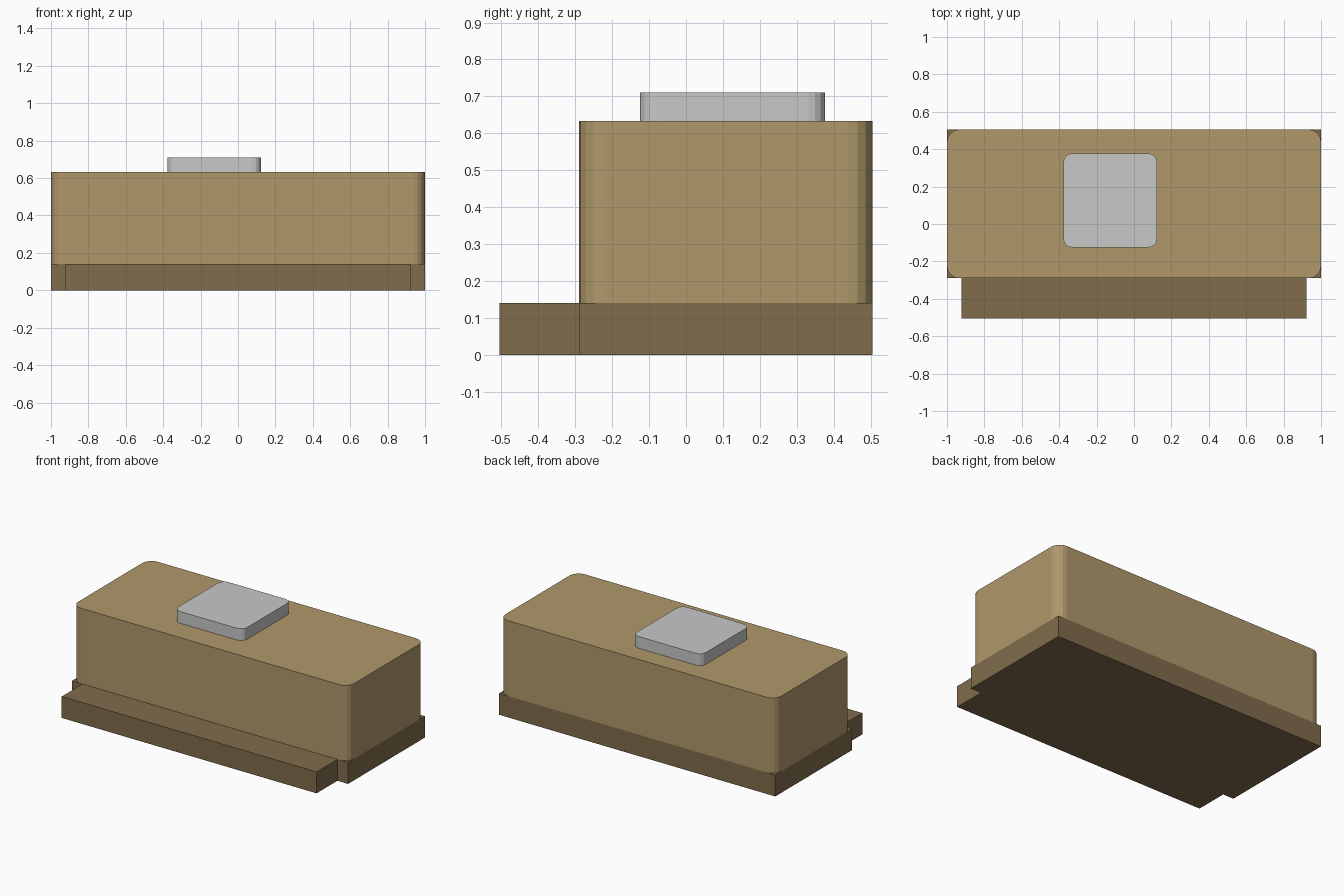
import bpy, bmesh, math

if "Cube" in bpy.data.objects:
    bpy.data.objects.remove(bpy.data.objects["Cube"])


def material(name, rgb):
    m = bpy.data.materials.new(name)
    m.diffuse_color = (*rgb, 1)
    m.use_nodes = True
    m.node_tree.nodes["Principled BSDF"].inputs["Base Color"].default_value = m.diffuse_color
    return m


def prism(name, outline, z0, z1, mat):
    """Extrude a counter-clockwise outline from z0 to z1."""
    bm = bmesh.new()
    face = bm.faces.new([bm.verts.new((x, y, z0)) for x, y in outline])
    top = bmesh.ops.extrude_face_region(bm, geom=[face])["geom"]
    verts = [v for v in top if isinstance(v, bmesh.types.BMVert)]
    bmesh.ops.translate(bm, verts=verts, vec=(0, 0, z1 - z0))
    bmesh.ops.recalc_face_normals(bm, faces=bm.faces)
    mesh = bpy.data.meshes.new(name)
    bm.to_mesh(mesh)
    bm.free()
    mesh.materials.append(mat)
    obj = bpy.data.objects.new(name, mesh)
    bpy.context.collection.objects.link(obj)
    return obj


def rounded_rect(x0, x1, y0, y1, r, segments=4):
    """Rectangle outline with faceted round corners."""
    centres = [(x1 - r, y1 - r), (x0 + r, y1 - r), (x0 + r, y0 + r), (x1 - r, y0 + r)]
    return [(cx + r * math.cos(a), cy + r * math.sin(a))
            for q, (cx, cy) in enumerate(centres)
            for a in [(q + i / segments) * math.pi / 2 for i in range(segments + 1)]]


tan = material("tan", (0.434, 0.314, 0.147))
brown = material("brown", (0.216, 0.150, 0.072))
grey = material("light grey", (0.578, 0.578, 0.578))

# Plinth with a narrower step along the front
BACK, FRONT, STEP = 0.505, -0.29, -0.505
prism("plinth", [(-1, BACK), (-1, FRONT), (-0.923, FRONT), (-0.923, STEP),
                 (0.923, STEP), (0.923, FRONT), (1, FRONT), (1, BACK)], 0, 0.14, brown)

# Main block with rounded vertical corners
prism("main_block", rounded_rect(-1, 1, FRONT, BACK, 0.065), 0.14, 0.633, tan)

# Raised pad on the roof
prism("roof_pad", rounded_rect(-0.377, 0.123, -0.125, 0.377, 0.045), 0.633, 0.71, grey)
